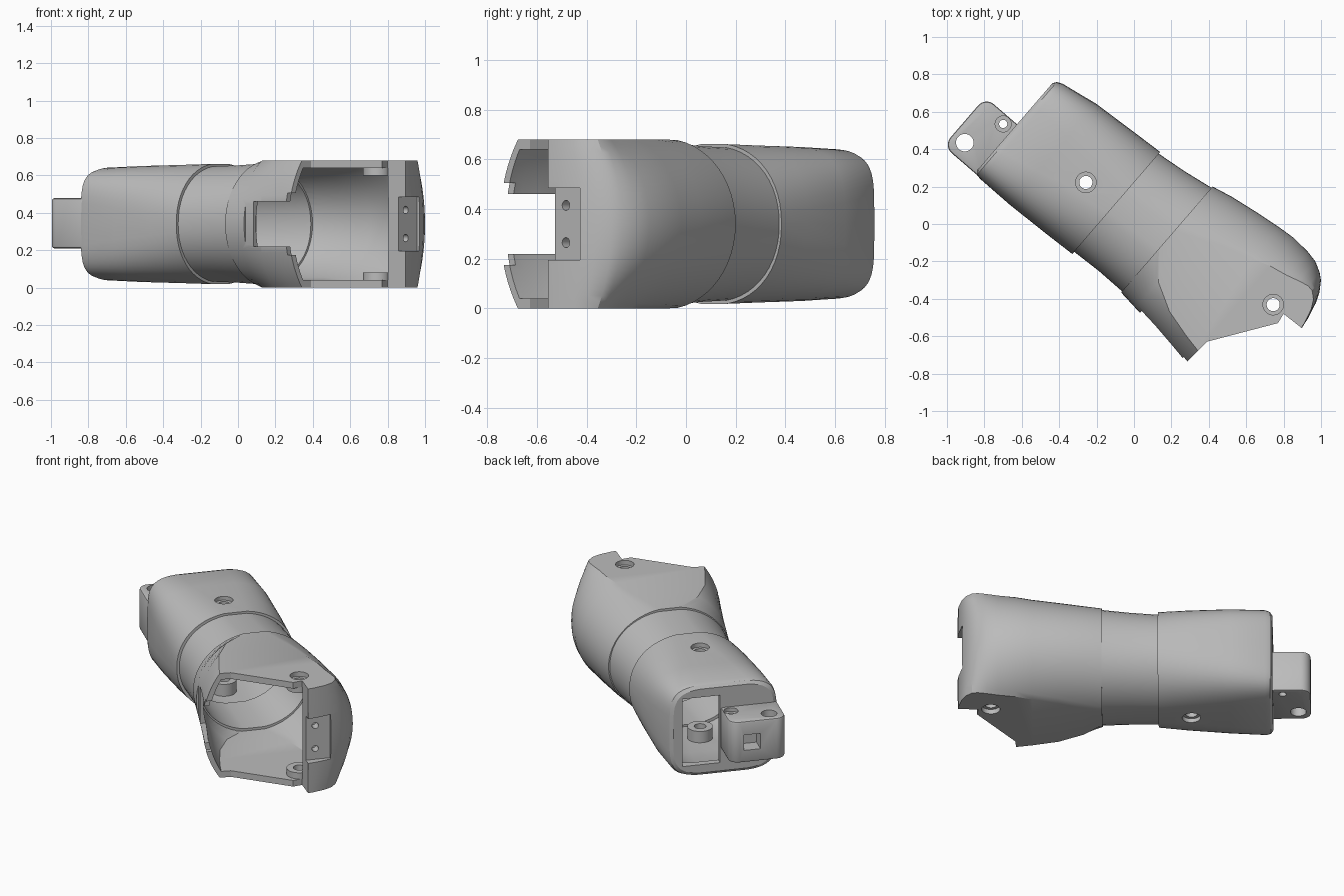
import bpy, bmesh
from math import sin, cos, pi, asin, radians
from mathutils import Matrix

cube = bpy.data.objects.get("Cube")
if cube:
    bpy.data.objects.remove(cube, do_unlink=True)

grey = bpy.data.materials.new("plain_grey")
grey.use_nodes = True
grey.diffuse_color = (0.5, 0.5, 0.5, 1)
grey.node_tree.nodes["Principled BSDF"].inputs["Base Color"].default_value = (0.5, 0.5, 0.5, 1)

HALF = 0.34          # half height of the flat top and bottom
WALL = 0.04
ARC = 25             # points on each rounded flank


def make(name, bm):
    bmesh.ops.recalc_face_normals(bm, faces=bm.faces)
    mesh = bpy.data.meshes.new(name)
    bm.to_mesh(mesh)
    bm.free()
    mesh.materials.append(grey)
    obj = bpy.data.objects.new(name, mesh)
    bpy.context.collection.objects.link(obj)
    return obj


def flank(mid, half_width, height, power, clip, side):
    """Rounded side of a section, cut off flat at the clip height."""
    limit = min(asin(min(1, (clip / height) ** (power / 2))), radians(80))
    pts = []
    for i in range(ARC):
        a = side * limit * (2 * i / (ARC - 1) - 1)
        z = abs(sin(a)) ** (2 / power) * height
        pts.append((mid + side * half_width * cos(a) ** (2 / power), z if a > 0 else -z))
    return pts


def loft(name, stations, inset=0.0, span=None):
    """Skin along the long axis: (s, low, high, low height, high height, power)."""
    bm = bmesh.new()
    s0, s1 = stations[0][0], stations[-1][0]
    c0, c1 = span or (s0, s1)
    rings = []
    for s, lo, hi, h_lo, h_hi, power in stations:
        s = c0 + (s - s0) * (c1 - c0) / (s1 - s0)
        mid, half = (lo + hi) / 2, (hi - lo) / 2 - inset
        pts = flank(mid, half, h_hi - inset, power, HALF - inset, 1)
        pts += flank(mid, half, h_lo - inset, power, HALF - inset, -1)
        rings.append([bm.verts.new((s, t, z)) for t, z in pts])
    n = len(rings[0])
    for a, b in zip(rings, rings[1:]):
        for i in range(n):
            j = (i + 1) % n
            bm.faces.new((a[i], a[j], b[j], b[i]))
    bm.faces.new(rings[0])
    bm.faces.new(rings[-1])
    return make(name, bm)


def prism(outline, z0, z1, name="cutter"):
    bm = bmesh.new()
    low = [bm.verts.new((s, t, z0)) for s, t in outline]
    high = [bm.verts.new((s, t, z1)) for s, t in outline]
    bm.faces.new(low)
    bm.faces.new(high)
    for i in range(len(low)):
        j = (i + 1) % len(low)
        bm.faces.new((low[i], low[j], high[j], high[i]))
    return make(name, bm)


def box(s0, s1, t0, t1, z0, z1):
    return prism([(s0, t0), (s1, t0), (s1, t1), (s0, t1)], z0, z1)


def rod(s, t, r, z0, z1):
    return prism([(s + r * cos(pi * i / 16), t + r * sin(pi * i / 16)) for i in range(32)], z0, z1)


def combine(obj, tool, operation="DIFFERENCE"):
    tool.hide_render = True
    mod = obj.modifiers.new("cut", "BOOLEAN")
    mod.operation, mod.object, mod.solver = operation, tool, "EXACT"
    bpy.context.view_layer.objects.active = obj
    bpy.ops.object.modifier_apply(modifier=mod.name)
    bpy.data.objects.remove(tool, do_unlink=True)


def screw_points(obj, s, t, boss_start, surface):
    """Bosses on both walls, one through bore and two counterbores."""
    for sign in (1, -1):
        z0, z1 = sorted((sign * boss_start, sign * (surface - 0.015)))
        combine(obj, rod(s, t, 0.075, z0, z1), "UNION")
    combine(obj, rod(s, t, 0.035, -0.5, 0.5))
    for sign in (1, -1):
        z0, z1 = sorted((sign * (surface - 0.03), sign * 0.5))
        combine(obj, rod(s, t, 0.055, z0, z1))


# Rear housing: boxy at its end, oval at the seam
rear = [(s, lo, hi, h, h, p) for s, lo, hi, h, p in (
    (-0.822, -0.33, 0.285, 0.275, 4.5), (-0.808, -0.35, 0.305, 0.293, 4.5),
    (-0.78, -0.355, 0.318, 0.303, 4.3), (-0.57, -0.356, 0.355, 0.313, 3.3),
    (-0.32, -0.346, 0.372, 0.32, 2.6), (-0.145, -0.337, 0.383, 0.326, 2.15))]
rear_housing = loft("rear_housing", rear)
combine(rear_housing, loft("cavity", rear, WALL, (-0.78, -0.13)))
screw_points(rear_housing, -0.34, 0.0, 0.2, 0.32)
combine(rear_housing, box(-0.9, -0.7, 0.0, 0.23, -0.22, 0.22))

# Middle sleeve: slightly recessed oval tube
sleeve = [(s, lo, hi, h, h, 2.1) for s, lo, hi, h in (
    (-0.155, -0.322, 0.37, 0.312), (0.02, -0.313, 0.39, 0.318), (0.19, -0.314, 0.418, 0.328))]
middle_sleeve = loft("middle_sleeve", sleeve)
combine(middle_sleeve, loft("cavity", sleeve, WALL, (-0.17, 0.205)))

# Front housing: flat top and bottom, flared flanks, rounded nose
front = [(s, lo, hi, a, b, 2) for s, lo, hi, a, b in (
    (0.187, -0.322, 0.426, 0.343, 0.343), (0.3, -0.335, 0.452, 0.4, 0.352),
    (0.45, -0.352, 0.475, 0.48, 0.37), (0.6, -0.375, 0.494, 0.52, 0.39),
    (0.694, -0.392, 0.502, 0.53, 0.41), (0.8, -0.4, 0.495, 0.55, 0.435),
    (0.865, -0.4, 0.482, 0.55, 0.47), (0.92, -0.4, 0.453, 0.55, 0.54),
    (0.953, -0.4, 0.426, 0.55, 0.6), (0.99, -0.4, 0.37, 0.55, 0.7),
    (1.015, -0.4, 0.308, 0.55, 0.8), (1.035, -0.4, 0.225, 0.55, 0.85),
    (1.045, -0.4, 0.15, 0.55, 0.9))]
front_housing = loft("front_housing", front)
combine(front_housing, loft("cavity", front, WALL, (0.175, 0.93)))
screw_points(front_housing, 0.845, 0.16, 0.26, HALF)

# Angled mouth, flank notch with its shallow surround, and nose latch recess
combine(front_housing, prism([(0.694, -0.6), (0.694, -0.392), (0.706, -0.222), (0.929, 0.102),
                              (0.919, 0.159), (1.2, 0.172), (1.2, -0.6)], -0.5, 0.5))
combine(front_housing, prism([(0.335, -0.6), (0.335, -0.325), (0.45, -0.338), (0.6, -0.361),
                              (0.72, -0.382), (0.72, -0.6)], -0.165, 0.165))
combine(front_housing, box(0.395, 0.8, -0.6, -0.25, -0.12, 0.12))
combine(front_housing, box(0.665, 0.8, -0.6, -0.25, -0.165, 0.165))
combine(front_housing, box(0.995, 1.2, 0.0, 0.31, -0.145, 0.145))
for z in (-0.075, 0.075):
    pin = rod(0, 0, 0.02, -0.05, 0.05)
    pin.data.transform(Matrix.Translation((0.99, 0.22, z)) @ Matrix.Rotation(pi / 2, 4, "Y"))
    combine(front_housing, pin)

# Rear tab: rounded block with a pivot hole, a screw seat and a square socket
outline = [(-0.78, -0.35), (-0.78, -0.005)]
for mid_t, start in ((-0.065, pi / 2), (-0.29, pi)):
    outline += [(-0.985 + 0.06 * cos(start + pi / 2 * i / 8),
                 mid_t + 0.06 * sin(start + pi / 2 * i / 8)) for i in range(9)]
rear_tab = prism(outline, -0.13, 0.138, "rear_tab")
bevel = rear_tab.modifiers.new("soft_edge", "BEVEL")
bevel.width, bevel.segments, bevel.angle_limit = 0.012, 2, radians(50)
bpy.context.view_layer.objects.active = rear_tab
bpy.ops.object.modifier_apply(modifier=bevel.name)
combine(rear_tab, rod(-0.969, -0.262, 0.047, -0.5, 0.5))
combine(rear_tab, rod(-0.879, -0.052, 0.022, -0.5, 0.5))
combine(rear_tab, rod(-0.879, -0.052, 0.043, 0.115, 0.5))
combine(rear_tab, box(-1.1, -0.95, -0.19, -0.09, -0.05, 0.05))

# Swing the long axis into place and shade
for obj in (rear_housing, middle_sleeve, front_housing, rear_tab):
    obj.data.transform(Matrix.Translation((0, 0, HALF)) @ Matrix.Rotation(radians(-40.8), 4, "Z"))
    bpy.ops.object.select_all(action="DESELECT")
    obj.select_set(True)
    bpy.context.view_layer.objects.active = obj
    bpy.ops.object.shade_smooth_by_angle(angle=radians(28))
